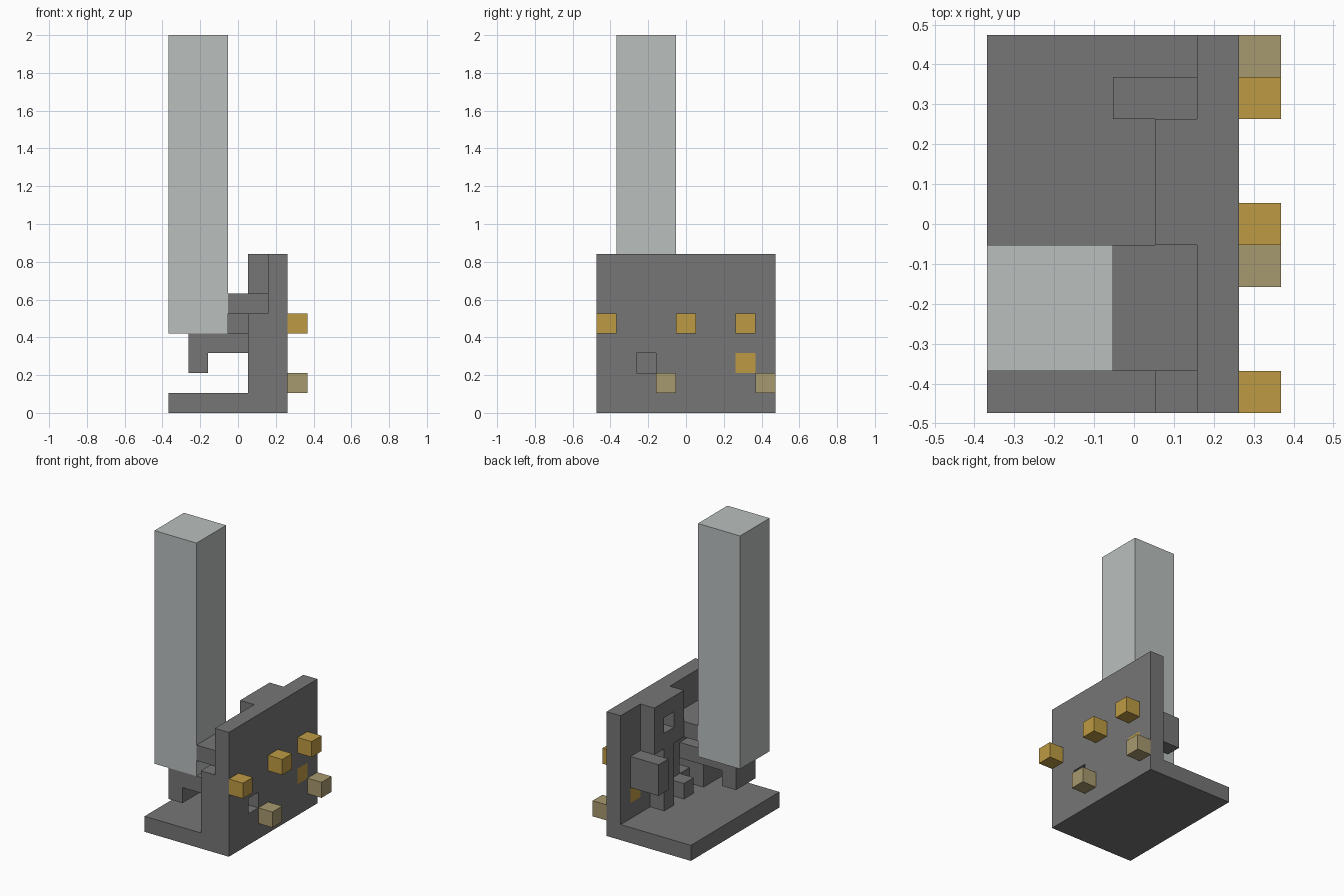
import bpy
import bmesh
from mathutils import Matrix, Vector

default = bpy.data.objects.get("Cube")
if default:
    bpy.data.objects.remove(default, do_unlink=True)

# Everything sits on a cubic grid of 7 x 9 x 19 cells
U = 2 / 19
ORIGIN = Vector((-3.5, -4.5, 0))


def material(name, color):
    mat = bpy.data.materials.new(name)
    mat.use_nodes = True
    mat.diffuse_color = (*color, 1)
    bsdf = next(n for n in mat.node_tree.nodes if n.type == "BSDF_PRINCIPLED")
    bsdf.inputs["Base Color"].default_value = (*color, 1)
    return mat


DARK = material("dark grey", (0.18, 0.18, 0.18))
LIGHT = material("pale grey", (0.49, 0.52, 0.515))
GOLD = material("gold", (0.515, 0.33, 0.058))
TAN = material("tan", (0.39, 0.32, 0.157))


def block(name, cell, size, mat):
    """Box whose lowest corner is a grid cell and whose size is in cells."""
    size = Vector(size)
    centre = (Vector(cell) + size / 2 + ORIGIN) * U
    bm = bmesh.new()
    bmesh.ops.create_cube(bm, size=1, matrix=Matrix.Diagonal((*(size * U), 1)))
    mesh = bpy.data.meshes.new(name)
    bm.to_mesh(mesh)
    bm.free()
    mesh.materials.append(mat)
    obj = bpy.data.objects.new(name, mesh)
    obj.location = centre
    bpy.context.collection.objects.link(obj)
    return obj


def cut(obj, cell, size):
    """Cut a box-shaped opening through an object."""
    cutter = block("cutter", cell, size, DARK)
    cutter.hide_render = True
    mod = obj.modifiers.new("opening", "BOOLEAN")
    mod.operation = "DIFFERENCE"
    mod.solver = "EXACT"
    mod.object = cutter
    bpy.context.view_layer.objects.active = obj
    bpy.ops.object.modifier_apply(modifier=mod.name)
    bpy.data.objects.remove(cutter, do_unlink=True)


# Base plate and upright wall with two openings
block("base_plate", (0, 0, 0), (6, 9, 1), DARK)
wall = block("wall", (5, 0, 1), (1, 9, 7), DARK)
for y in (2, 7):
    cut(wall, (4.5, y, 2), (2, 1, 1))

# Square frame high on the inner side of the wall
frame = block("upper_frame", (4, 4, 5), (1, 3, 3), DARK)
cut(frame, (3.5, 5, 6), (2, 1, 1))

# Tower and the parts that carry it
block("tower", (0, 1, 4), (3, 3, 15), LIGHT)
block("tower_bracket", (3, 1, 5), (2, 3, 1), DARK)
block("support_arm", (1, 1, 3), (4, 2, 1), DARK)
block("support_hook", (1, 1, 2), (1, 2, 1), DARK)

# Posts and blocks on the inner side of the wall
block("front_post", (4, 0, 1), (1, 1, 4), DARK)
block("arm_post", (4, 1, 1), (1, 1, 2), DARK)
block("low_stub", (4, 3, 1), (1, 1, 1), DARK)
block("frame_post", (4, 5, 1), (1, 1, 4), DARK)
block("rear_block", (3, 7, 3), (2, 1, 2), DARK)

# Pegs on the outer side of the wall
for y in (0, 4, 7):
    block("gold_peg", (6, y, 4), (1, 1, 1), GOLD)
for y in (3, 8):
    block("tan_peg", (6, y, 1), (1, 1, 1), TAN)
block("flush_peg", (5, 7, 2), (1, 1, 1), GOLD)
